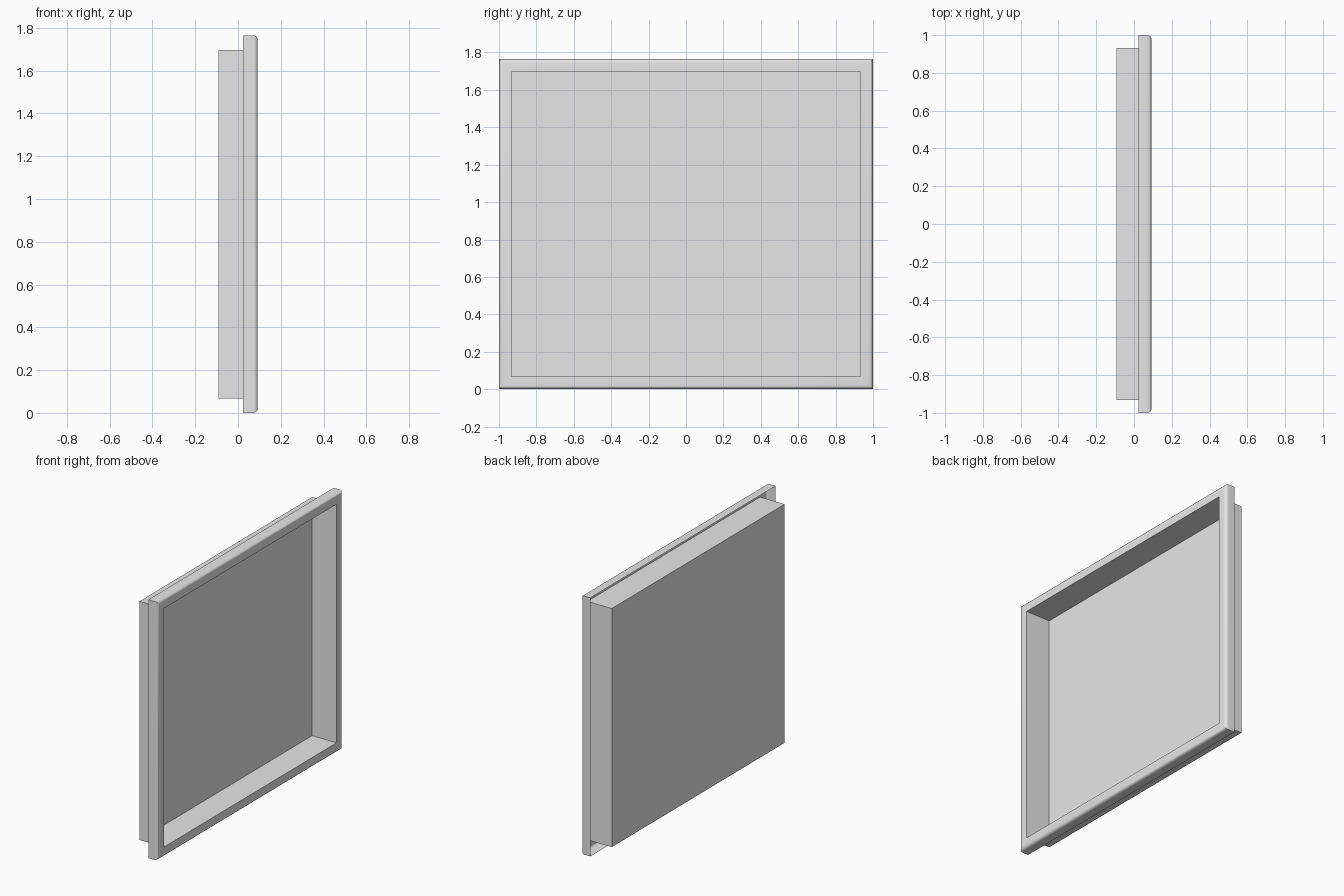
import bpy, bmesh, math

if "Cube" in bpy.data.objects:
    bpy.data.objects.remove(bpy.data.objects["Cube"], do_unlink=True)

HALF_WIDTH, HEIGHT = 1.0, 1.765
RIM_BACK, RIM_FRONT, FLOOR = 0.023, 0.092, -0.092
RIM_WIDTH, ROUND = 0.068, 0.02

grey = bpy.data.materials.new("light_grey")
grey.use_nodes = True
grey.diffuse_color = (0.8, 0.8, 0.8, 1)
grey.node_tree.nodes["Principled BSDF"].inputs["Base Color"].default_value = grey.diffuse_color


def rectangle(bm, x, inset):
    """Rectangular ring of vertices at depth x, drawn in from the outer edge."""
    y, low, high = HALF_WIDTH - inset, inset, HEIGHT - inset
    return [bm.verts.new((x, *p)) for p in ((-y, low), (y, low), (y, high), (-y, high))]


def sheet(name, profile, closed):
    """Skin a run of (depth, inset) rings as one thin pressed sheet."""
    bm = bmesh.new()
    rings = [rectangle(bm, x, inset) for x, inset in profile]
    for a, b in zip(rings, rings[1:]):
        for i in range(4):
            j = (i + 1) % 4
            bm.faces.new((a[i], a[j], b[j], b[i]))
    if closed:
        bm.faces.new(rings[-1])
    mesh = bpy.data.meshes.new(name)
    bm.to_mesh(mesh)
    bm.free()
    mesh.materials.append(grey)
    obj = bpy.data.objects.new(name, mesh)
    bpy.context.collection.objects.link(obj)
    bpy.ops.object.select_all(action="DESELECT")
    obj.select_set(True)
    bpy.context.view_layer.objects.active = obj
    bpy.ops.object.shade_smooth_by_angle(angle=math.radians(30))
    return obj


# Rim: hollow behind, with a rounded outer front edge
rounded = [(RIM_FRONT - ROUND + ROUND * math.sin(a), ROUND - ROUND * math.cos(a))
           for a in (math.pi / 2 * i / 5 for i in range(6))]
sheet("rim", [(RIM_BACK, 0)] + rounded + [(RIM_FRONT, RIM_WIDTH)], False)

# Recessed tray: four side walls and a flat floor, open towards +x
sheet("recessed_tray", [(RIM_FRONT, RIM_WIDTH), (FLOOR, RIM_WIDTH)], True)
